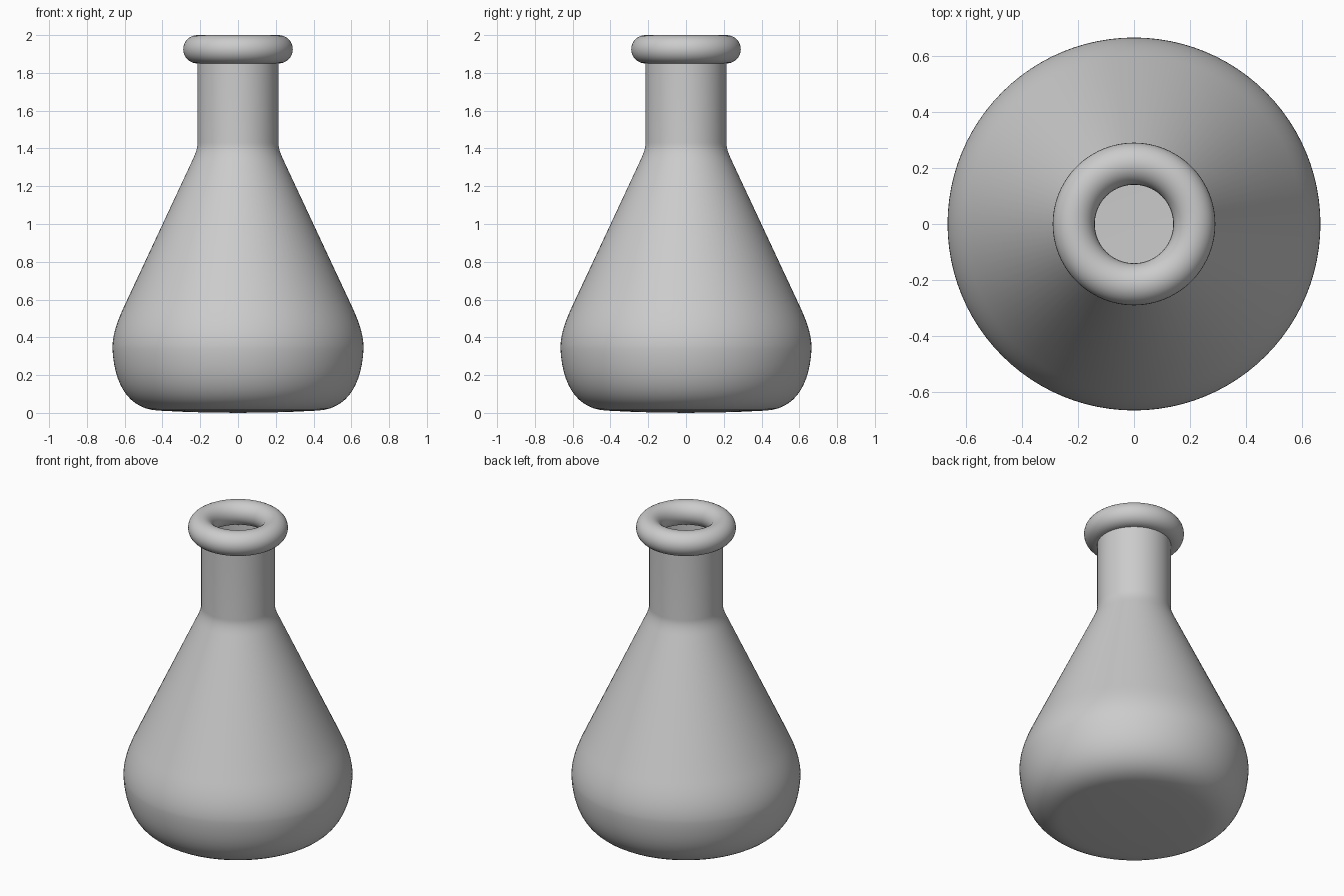
import bpy, bmesh, math
from mathutils import Vector, geometry

cube = bpy.data.objects.get("Cube")
if cube:
    bpy.data.objects.remove(cube, do_unlink=True)

SIDES = 96

# Single plain grey material
grey = bpy.data.materials.new("plain_grey")
grey.use_nodes = True
colour = (0.6, 0.6, 0.6, 1.0)
grey.diffuse_color = colour
grey.node_tree.nodes["Principled BSDF"].inputs["Base Color"].default_value = colour


def curve(*pts, steps=14):
    """Sample a bezier given as (radius, height) start, handle, handle, end."""
    return geometry.interpolate_bezier(*[Vector((r, 0, z)) for r, z in pts], steps)


def lathe(name, profile, closed=False):
    """Spin a (radius, 0, height) profile around the z axis."""
    bm = bmesh.new()
    verts = [bm.verts.new(p) for p in profile]
    edges = [bm.edges.new(pair) for pair in zip(verts, verts[1:])]
    if closed:
        edges.append(bm.edges.new((verts[-1], verts[0])))
    bmesh.ops.spin(bm, geom=verts + edges, cent=(0, 0, 0), axis=(0, 0, 1),
                   angle=math.tau, steps=SIDES, use_duplicate=False)
    bmesh.ops.remove_doubles(bm, verts=bm.verts, dist=1e-5)
    bmesh.ops.recalc_face_normals(bm, faces=bm.faces)
    mesh = bpy.data.meshes.new(name)
    bm.to_mesh(mesh)
    bm.free()
    mesh.materials.append(grey)
    obj = bpy.data.objects.new(name, mesh)
    bpy.context.collection.objects.link(obj)
    bpy.ops.object.select_all(action='DESELECT')
    obj.select_set(True)
    bpy.context.view_layer.objects.active = obj
    bpy.ops.object.shade_smooth_by_angle(angle=math.radians(40))
    return obj


# Open shell: base, rounded belly, conical shoulder and straight neck
body = [Vector((0, 0, 0)), Vector((0.25, 0, 0.004))]
body += curve((0.42, 0.012), (0.58, 0.02), (0.655, 0.15), (0.665, 0.34))
body += curve((0.665, 0.34), (0.665, 0.42), (0.635, 0.495), (0.60, 0.57))[1:]
body += curve((0.24, 1.34), (0.226, 1.37), (0.214, 1.40), (0.214, 1.43), steps=8)
body += [Vector((0.214, 0, 1.925))]
lathe("flask_body", body)

# Rounded lip, whose tube swallows the top edge of the neck
ring = [Vector((0.215 + 0.075 * math.cos(a), 0, 1.925 + 0.075 * math.sin(a)))
        for a in (math.tau * i / 32 for i in range(32))]
lathe("rim_ring", ring, closed=True)
